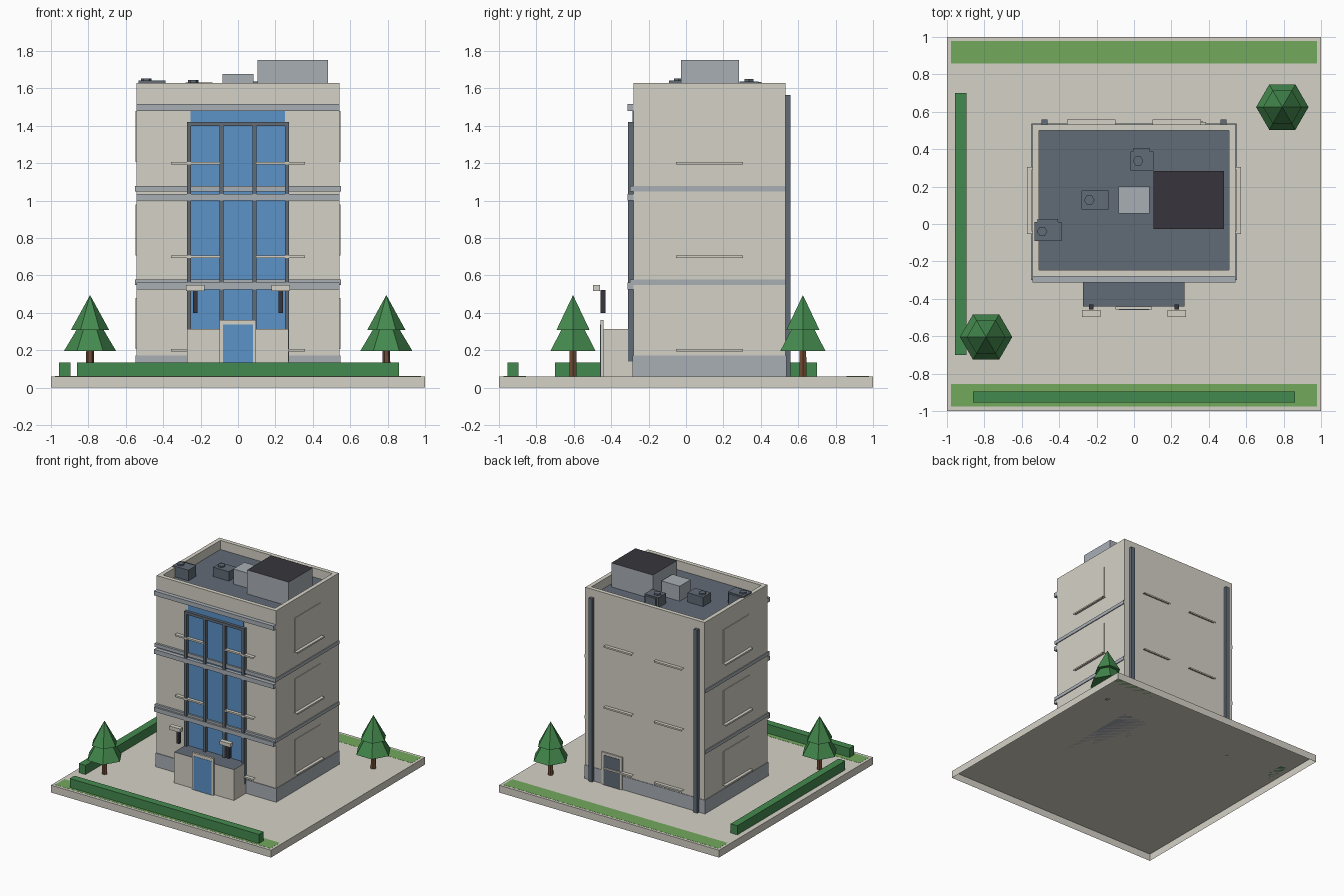
import bpy, bmesh, math
from mathutils import Matrix, Vector

cube = bpy.data.objects.get("Cube")
if cube:
    bpy.data.objects.remove(cube, do_unlink=True)


def material(name, r, g, b):
    col = [((c / 255 + 0.055) / 1.055) ** 2.4 for c in (r, g, b)] + [1]
    m = bpy.data.materials.new(name)
    m.use_nodes = True
    m.diffuse_color = col
    m.node_tree.nodes["Principled BSDF"].inputs["Base Color"].default_value = col
    return m


BEIGE = material("beige concrete", 213, 210, 198)
GREY = material("trim grey", 168, 175, 181)
SLATE = material("slate", 97, 107, 118)
BLACK = material("charcoal", 55, 53, 60)
GLASS = material("blue glass", 91, 147, 200)
GRASS = material("grass green", 114, 169, 92)
LEAF = material("hedge green", 68, 138, 78)
BARK = material("bark brown", 114, 75, 51)

UP, DOWN = Vector((0, 0, 1)), Vector((0, 0, -1))


def finish(name, bm, mat, top=None):
    """Make the object; upward faces take the top material if given."""
    me = bpy.data.meshes.new(name)
    me.materials.append(mat)
    bm.normal_update()
    if top:
        me.materials.append(top)
        for f in bm.faces:
            f.material_index = int(f.normal.z > 0.9)
    bm.to_mesh(me)
    bm.free()
    ob = bpy.data.objects.new(name, me)
    bpy.context.collection.objects.link(ob)
    return ob


def box_mesh(x, y, z):
    bm = bmesh.new()
    x, y = sorted(x), sorted(y)
    size = Matrix.Diagonal((x[1] - x[0], y[1] - y[0], z[1] - z[0], 1))
    mid = Matrix.Translation([(a + b) / 2 for a, b in (x, y, z)])
    bmesh.ops.create_cube(bm, size=1, matrix=mid @ size)
    bm.normal_update()
    return bm


def box(name, x, y, z, mat, top=None):
    return finish(name, box_mesh(x, y, z), mat, top)


def remove_faces(bm, test):
    bmesh.ops.delete(bm, geom=[f for f in bm.faces if test(f.normal)], context="FACES")


def sill(name, x, y, z, out):
    """A folded sill strip: only a top and an outer face."""
    bm = box_mesh(x, y, (z - 0.006, z + 0.007))
    remove_faces(bm, lambda n: n.dot(UP) < 0.9 and n.dot(Vector(out)) < 0.9)
    finish(name, bm, BEIGE)


def cone(name, x, y, z, r1, r2, mat):
    bm = bmesh.new()
    place = Matrix.Translation((x, y, (z[0] + z[1]) / 2)) @ Matrix.Rotation(math.pi / 6, 4, "Z")
    bmesh.ops.create_cone(bm, cap_ends=True, segments=6, radius1=r1,
                          radius2=r2, depth=z[1] - z[0], matrix=place)
    return finish(name, bm, mat)


G = 0.06                        # ground level
ROOF = 1.555                    # roof deck level
W, F, B = 0.543, -0.281, 0.533  # half width, front wall, back wall

# Ground slab, open underneath
bm = box_mesh((-1, 1), (-1, 1), (0, G))
remove_faces(bm, lambda n: n.dot(DOWN) > 0.9)
finish("ground_slab", bm, BEIGE)

# Lawns and hedges
box("back_lawn", (-0.978, 0.978), (0.858, 0.978), (G, G + 0.001), GRASS)
box("front_lawn", (-0.978, 0.978), (-0.977, -0.856), (G, G + 0.001), GRASS)
box("front_hedge", (-0.86, 0.86), (-0.955, -0.895), (G, 0.135), LEAF)
box("side_hedge", (-0.957, -0.896), (-0.7, 0.7), (G, 0.135), LEAF)

# Tower with a sunken roof deck
bm = box_mesh((-W, W), (F, B), (G, 1.63))
deck = max(bm.faces, key=lambda f: f.calc_center_median().z)
bmesh.ops.inset_region(bm, faces=[deck], thickness=0.034, use_even_offset=True)
rim = bmesh.ops.extrude_face_region(bm, geom=[deck])
bmesh.ops.delete(bm, geom=[deck], context="FACES_ONLY")
for v in rim["geom"]:
    if isinstance(v, bmesh.types.BMVert):
        v.co.z = ROOF
tower = finish("tower", bm, BEIGE)
tower.data.materials.append(SLATE)
for p in tower.data.polygons:
    if abs(p.center.z - ROOF) < 0.001:
        p.material_index = 1
box("plinth", (-W - 0.005, W + 0.005), (F - 0.005, B + 0.004), (G, 0.172), GREY)

# Floor bands around the front and sides, with front ledges below them
for i, z in enumerate((0.55, 1.05)):
    box(f"floor_band_{i}", (-W - 0.007, W + 0.007), (F - 0.018, B - 0.002), (z, z + 0.028), GREY)
for i, z in enumerate((0.525, 1.0, 1.48)):
    box(f"front_ledge_{i}", (-W - 0.001, W + 0.001), (F - 0.033, F), (z, z + 0.036), GREY)

# Glass front with its frame
box("front_glass", (-0.253, 0.252), (F - 0.005, F), (0.3, 1.482), GLASS)
for i, x in enumerate((-0.262, -0.089, 0.088, 0.261)):
    box(f"glass_post_{i}", (x - 0.011, x + 0.011), (F - 0.028, F), (0.14, 1.42), SLATE)
box("glass_head", (-0.273, 0.272), (F - 0.028, F), (1.398, 1.42), SLATE)

# Window sills on all four sides, with blind window panels at the sides
for i, z in enumerate((0.2, 0.7, 1.2)):
    for side, s in (("left", 1), ("right", -1)):
        wide = (s * 0.1, s * 0.357)
        sill(f"front_sill_{side}_{i}", wide, (F - 0.03, F), z, (0, -1, 0))
        sill(f"back_sill_{side}_{i}", wide, (B, B + 0.027), z, (0, 1, 0))
        sill(f"{side}_sill_{i}", (s * W, s * (W + 0.03)), (-0.053, 0.305), z, (s, 0, 0))
        box(f"{side}_window_panel_{i}", (s * W, s * (W + 0.005)), (-0.04, 0.292),
            (z + 0.007, z + 0.28), BEIGE)

# Entrance porch, door and lamps
box("porch", (-0.272, 0.271), (-0.44, F), (G, 0.313), BEIGE, SLATE)
box("door_frame", (-0.1, 0.096), (-0.457, -0.44), (G, 0.363), BEIGE)
box("door_glass", (-0.081, 0.079), (-0.459, -0.455), (G, 0.337), GLASS)
for side, x in (("left", 0.228), ("right", -0.228)):
    box(f"lamp_arm_{side}", (x - 0.012, x + 0.012), (-0.458, -0.43), (0.4, 0.522), BLACK)
    box(f"lamp_head_{side}", (x - 0.05, x + 0.05), (-0.497, -0.46), (0.518, 0.548), BEIGE)

# Back door and drain pipes
box("back_door_frame", (0.2, 0.385), (B, B + 0.012), (G, 0.325), BEIGE)
box("back_door", (0.217, 0.368), (B + 0.01, B + 0.015), (G, 0.305), SLATE)
for side, x in (("left", 0.478), ("right", -0.478)):
    box(f"drain_pipe_{side}", (x - 0.016, x + 0.016), (B, B + 0.027), (G, 1.565), SLATE)

# Roof plant
box("lift_housing", (0.103, 0.48), (-0.028, 0.284), (ROOF, 1.752), GREY, BLACK)
box("roof_vent", (-0.083, 0.083), (0.057, 0.2), (ROOF, 1.678), GREY)
for i, (x0, x1, y, top) in enumerate(((-0.533, -0.387, -0.09, 1.642),
                                      (-0.281, -0.137, 0.078, 1.632),
                                      (-0.02, 0.105, 0.287, 1.638))):
    box(f"cooler_{i}", (x0, x1), (y, y + 0.1), (ROOF, top), SLATE)
    cone(f"cooler_fan_{i}", x0 + 0.042, y + 0.05, (top, top + 0.012), 0.028, 0.028, SLATE)
    if i != 1:
        box(f"cooler_back_{i}", (x0 + 0.015, x1 - 0.02), (y + 0.1, y + 0.117),
            (ROOF, top - 0.005), SLATE)

# Trees
for side, x, y in (("right", -0.791, -0.604), ("left", 0.793, 0.625)):
    cone(f"tree_trunk_{side}", x, y, (G, 0.22), 0.022, 0.02, BARK)
    cone(f"tree_skirt_{side}", x, y, (0.195, 0.43), 0.14, 0, LEAF)
    cone(f"tree_crown_{side}", x, y, (0.307, 0.495), 0.103, 0, LEAF)
